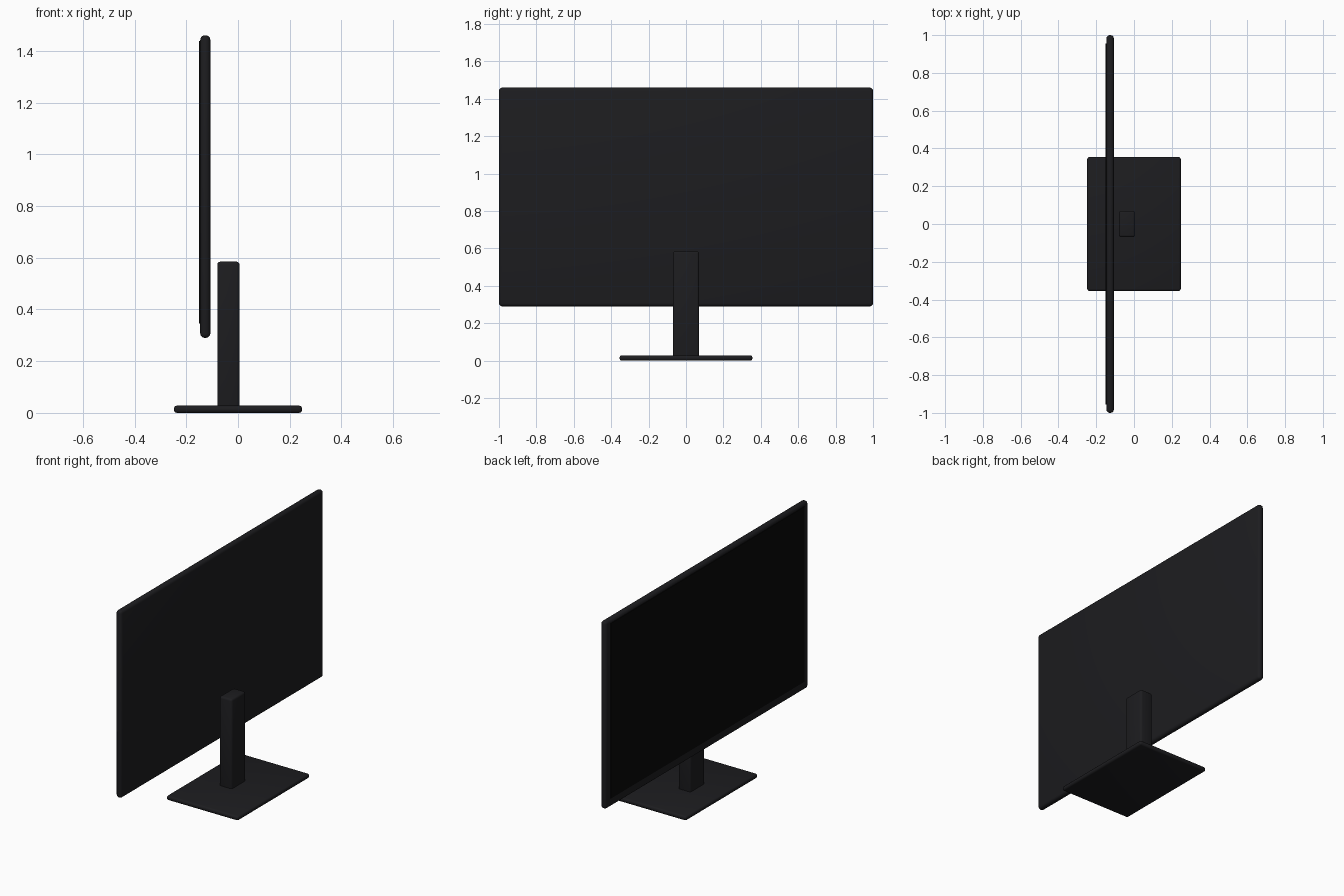
import bpy
import math

if "Cube" in bpy.data.objects:
    bpy.data.objects.remove(bpy.data.objects["Cube"])


def material(name, color):
    mat = bpy.data.materials.new(name)
    mat.diffuse_color = (*color, 1.0)
    mat.use_nodes = True
    mat.node_tree.nodes["Principled BSDF"].inputs["Base Color"].default_value = mat.diffuse_color
    return mat


casing = material("casing", (0.012, 0.012, 0.014))
glass = material("glass", (0.003, 0.003, 0.003))


def rounded_box(name, lo, hi, radius, mat, segments=3):
    """Box between two corners with evenly rounded edges."""
    centre = [(a + b) / 2 for a, b in zip(lo, hi)]
    bpy.ops.mesh.primitive_cube_add(size=1, location=centre)
    ob = bpy.context.object
    ob.name = name
    ob.scale = [b - a for a, b in zip(lo, hi)]
    bpy.ops.object.transform_apply(location=False, rotation=False, scale=True)
    if radius:
        bevel = ob.modifiers.new("rounding", "BEVEL")
        bevel.width = radius
        bevel.segments = segments
        bpy.ops.object.modifier_apply(modifier=bevel.name)
        bpy.ops.object.shade_smooth_by_angle(angle=math.radians(35))
    ob.data.materials.append(mat)
    return ob


# Flat foot plate on the ground
rounded_box("base", (-0.248, -0.355, 0.0), (0.248, 0.355, 0.028), 0.012, casing)

# Upright column behind the display
rounded_box("stand_column", (-0.08, -0.07, 0.015), (0.006, 0.07, 0.585), 0.012, casing)

# Display housing
rounded_box("display_housing", (-0.146, -1.0, 0.29), (-0.107, 1.0, 1.46), 0.017, casing)

# Screen, standing slightly proud of the housing
rounded_box("screen", (-0.15, -0.955, 0.345), (-0.14, 0.955, 1.438), 0, glass)
